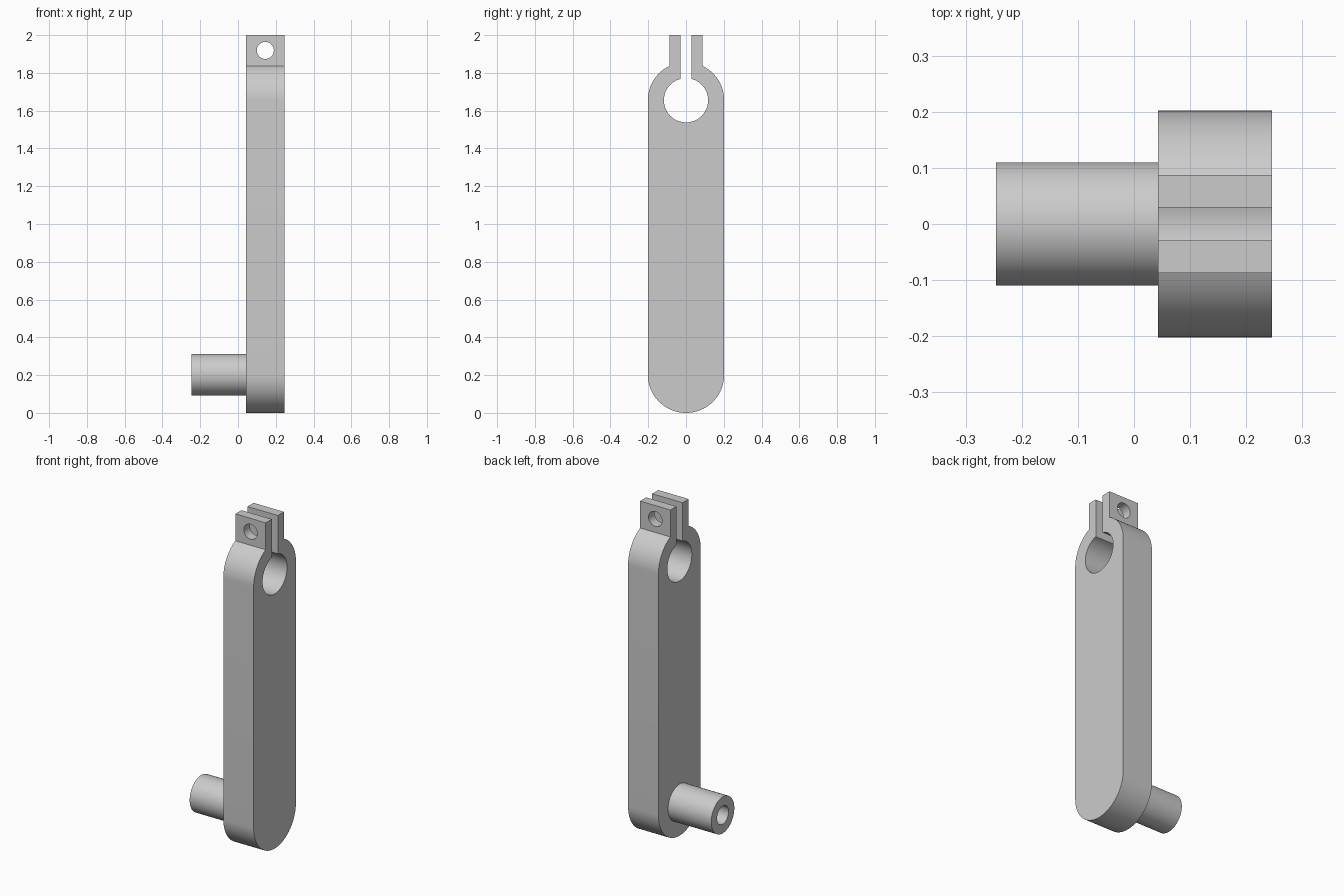
import bpy, bmesh
from math import sin, cos, asin, acos, pi, radians

cube = bpy.data.objects.get("Cube")
if cube:
    bpy.data.objects.remove(cube)

grey = bpy.data.materials.new("plain grey")
grey.use_nodes = True
colour = (0.6, 0.6, 0.6, 1)
grey.diffuse_color = colour
grey.node_tree.nodes["Principled BSDF"].inputs["Base Color"].default_value = colour

BACK, FRONT = 0.043, 0.246          # arm thickness along x
R, BORE = 0.202, 0.117              # arm half width, clamp bore radius
LOW, HIGH = 0.202, 1.655            # pin and clamp centre heights
EAR, SLOT = 0.087, 0.029            # outer and inner ear half widths
MID = (BACK + FRONT) / 2


def arc(z, r, start, end, n):
    """Points (y, z) on an arc, angles measured from +y."""
    return [(r * cos(start + (end - start) * i / n),
             z + r * sin(start + (end - start) * i / n)) for i in range(n + 1)]


def make_object(name, bm):
    bmesh.ops.recalc_face_normals(bm, faces=bm.faces)
    mesh = bpy.data.meshes.new(name)
    bm.to_mesh(mesh)
    bm.free()
    mesh.materials.append(grey)
    obj = bpy.data.objects.new(name, mesh)
    bpy.context.collection.objects.link(obj)
    return obj


def activate(obj):
    bpy.ops.object.select_all(action='DESELECT')
    obj.select_set(True)
    bpy.context.view_layer.objects.active = obj


def smooth(obj):
    activate(obj)
    bpy.ops.object.shade_smooth_by_angle(angle=radians(30))


# Arm: rounded bar with a split clamp and two ears, extruded along x
ear_angle = acos(EAR / R)
slot_angle = acos(SLOT / BORE)
outline = arc(LOW, R, pi, 2 * pi, 48)
outline += arc(HIGH, R, 0, ear_angle, 20)
outline += [(EAR, 2), (SLOT, 2)]
outline += arc(HIGH, BORE, slot_angle, -pi - slot_angle + 2 * asin(0) , 64)
outline += [(-SLOT, 2), (-EAR, 2)]
outline += arc(HIGH, R, pi - ear_angle, pi, 20)
bm = bmesh.new()
face = bm.faces.new([bm.verts.new((BACK, y, z)) for y, z in outline])
sweep = bmesh.ops.extrude_face_region(bm, geom=[face], use_keep_orig=True)
bmesh.ops.translate(bm, vec=(FRONT - BACK, 0, 0),
                    verts=[v for v in sweep["geom"] if isinstance(v, bmesh.types.BMVert)])
arm = make_object("crank_arm", bm)

# Bolt hole through both ears
bpy.ops.mesh.primitive_cylinder_add(vertices=48, radius=0.045, depth=0.5,
                                    location=(MID, 0, 1.919), rotation=(pi / 2, 0, 0))
cutter = bpy.context.object
cutter.name = "bolt_hole_cutter"
cutter.hide_render = True
activate(arm)
cut = arm.modifiers.new("bolt_hole", 'BOOLEAN')
cut.object = cutter
cut.operation = 'DIFFERENCE'
cut.solver = 'EXACT'
bpy.ops.object.modifier_apply(modifier=cut.name)
bpy.data.objects.remove(cutter)
smooth(arm)

# Pin: round spigot with a blind hole in its free end
TIP, HOLE = -0.246, 0.055
bm = bmesh.new()
rings = [[bm.verts.new((x, y, z)) for y, z in arc(LOW, r, 0, 2 * pi, 64)[:-1]]
         for x, r in ((BACK, 0.11), (TIP, 0.11), (TIP, HOLE), (BACK, HOLE))]
for a, b in zip(rings, rings[1:]):
    for i in range(64):
        j = (i + 1) % 64
        bm.faces.new((a[i], a[j], b[j], b[i]))
bm.faces.new(rings[-1])
smooth(make_object("pin", bm))
